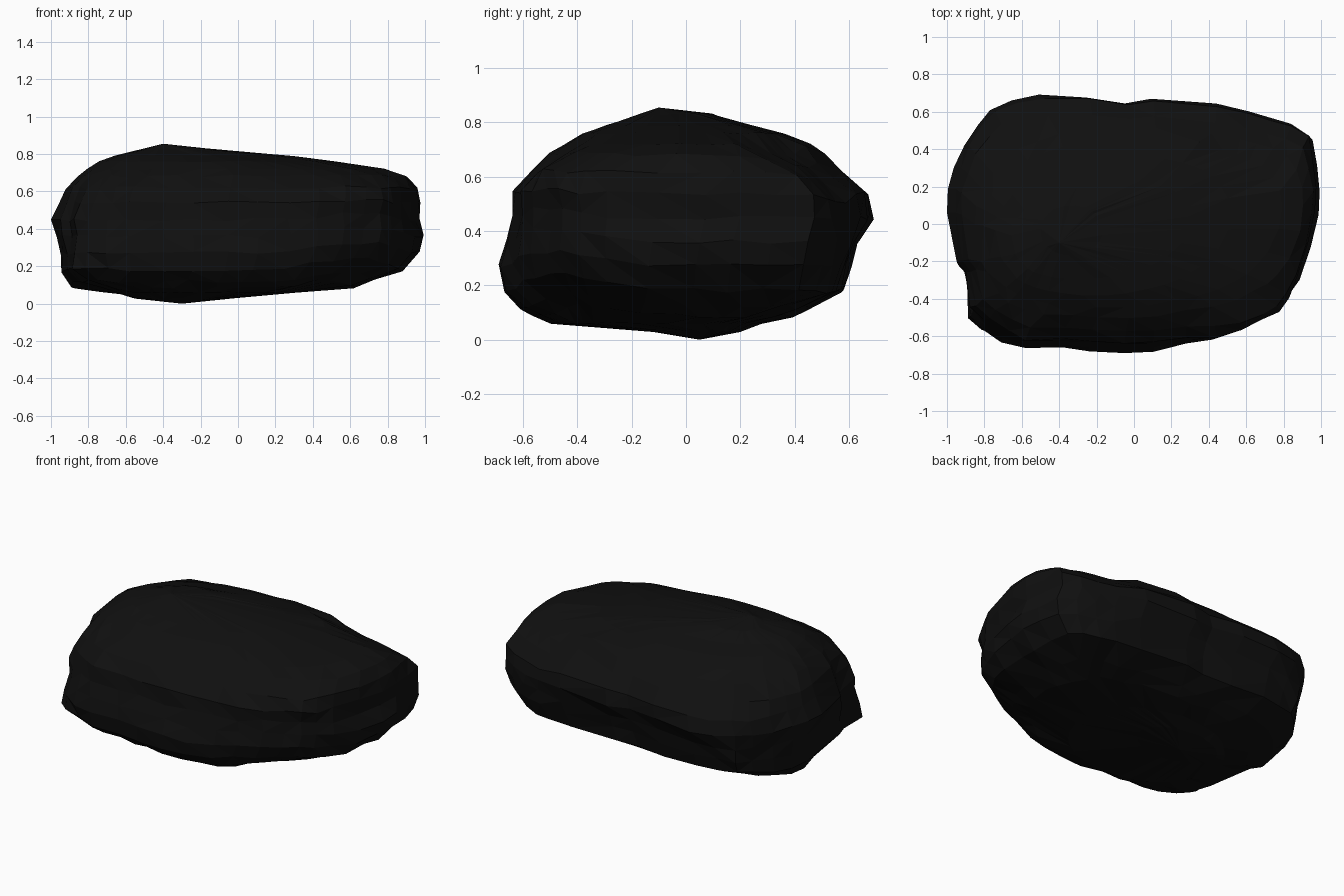
import bpy, bmesh, random
from mathutils import Vector

if "Cube" in bpy.data.objects:
    bpy.data.objects.remove(bpy.data.objects["Cube"])

random.seed(4)

# Plan outline of the boulder, seen from above
OUTLINE = [(-1, .18), (-.97, .3), (-.91, .42), (-.84, .53), (-.77, .61), (-.65, .66),
           (-.5, .69), (-.25, .68), (-.04, .64), (.1, .665), (.45, .64), (.63, .61),
           (.75, .58), (.86, .54), (.95, .47), (.98, .33), (1, .19), (.98, .06),
           (.94, -.12), (.89, -.31), (.84, -.42), (.79, -.5), (.7, -.55), (.59, -.61),
           (.44, -.64), (.28, -.64), (.1, -.68), (-.06, -.685), (-.25, -.675),
           (-.4, -.655), (-.6, -.66), (-.73, -.625), (-.86, -.58), (-.93, -.51),
           (-.93, -.3), (-.96, -.22), (-1, .05)]

# Strata: height, x min, x max, y min, y max, roundness
LEVELS = [(.03, -.56, -.02, -.12, .2, 1),
          (.06, -.66, .3, -.5, .28, .9),
          (.09, -.77, .63, -.57, .4, .6),
          (.12, -.88, .74, -.61, .47, .35),
          (.18, -.93, .88, -.665, .58, .1),
          (.27, -.935, .965, -.69, .605, 0),
          (.36, -.965, 1, -.665, .63, 0),
          (.45, -1, .965, -.64, .685, 0),
          (.54, -.945, .97, -.635, .675, .05),
          (.62, -.92, .96, -.575, .59, .2),
          (.68, -.86, .92, -.5, .52, .45),
          (.72, -.81, .8, -.445, .46, .6),
          (.76, -.745, .52, -.38, .36, .8),
          (.79, -.66, .3, -.29, .23, .8),
          (.83, -.5, -.17, -.17, .1, 1)]

# Worn corners and bulges: centre, radius, push
DENTS = [((-.92, -.5, .52), .33, (.06, .05, 0)),
         ((.65, .5, .7), .33, (-.01, -.03, -.05)),
         ((-.78, .2, .13), .28, (-.02, 0, -.035)),
         ((.7, -.58, .16), .45, (-.03, .05, .06))]


def ring_points(z, x0, x1, y0, y1, roundness):
    """Fit the plan outline into one stratum, part scaled and part clipped."""
    clip = max(0, .5 - roundness)
    shear = .05 if .65 < z < .8 else 0
    rough = .01 if .08 < z < .7 else .003
    pts = []
    for x, y in OUTLINE:
        n = Vector((x, y / .687))
        n = n.lerp(n.normalized(), roundness)
        sx = (x0 + x1) / 2 + n.x * (x1 - x0) / 2
        sy = (y0 + y1) / 2 + n.y * (y1 - y0) / 2 + shear * n.x
        px = sx + (min(max(x, x0), x1) - sx) * clip
        py = sy + (min(max(y, y0), y1) - sy) * clip
        grow = 1 + random.uniform(-rough, rough) * .8
        p = Vector((px * grow, py * grow, z + random.uniform(-rough, rough)))
        for centre, radius, push in DENTS:
            fall = max(0, 1 - ((p - Vector(centre)).length / radius) ** 2)
            p += Vector(push) * fall
        p.x = min(max(p.x, -1), 1)
        pts.append(p)
    return pts


# Boulder: stacked strata closed by a low keel and a blunt peak
bm = bmesh.new()
rings = [[bm.verts.new(p) for p in ring_points(*lv)] for lv in LEVELS]
count = len(OUTLINE)
for low, high in zip(rings, rings[1:]):
    for i in range(count):
        j = (i + 1) % count
        bm.faces.new((low[i], low[j], high[j], high[i]))
for ring, tip in ((rings[0], (-.3, .05, 0)), (rings[-1], (-.4, -.1, .855))):
    centre = bm.verts.new(tip)
    for i in range(count):
        bm.faces.new((ring[i], ring[(i + 1) % count], centre))
bmesh.ops.triangulate(bm, faces=bm.faces[:])
bmesh.ops.recalc_face_normals(bm, faces=bm.faces[:])

mesh = bpy.data.meshes.new("boulder")
bm.to_mesh(mesh)
bm.free()
boulder = bpy.data.objects.new("boulder", mesh)
bpy.context.collection.objects.link(boulder)

# Near-black stone
stone = bpy.data.materials.new("dark_stone")
stone.diffuse_color = (.005, .005, .005, 1)
stone.use_nodes = True
stone.node_tree.nodes["Principled BSDF"].inputs["Base Color"].default_value = stone.diffuse_color
mesh.materials.append(stone)
